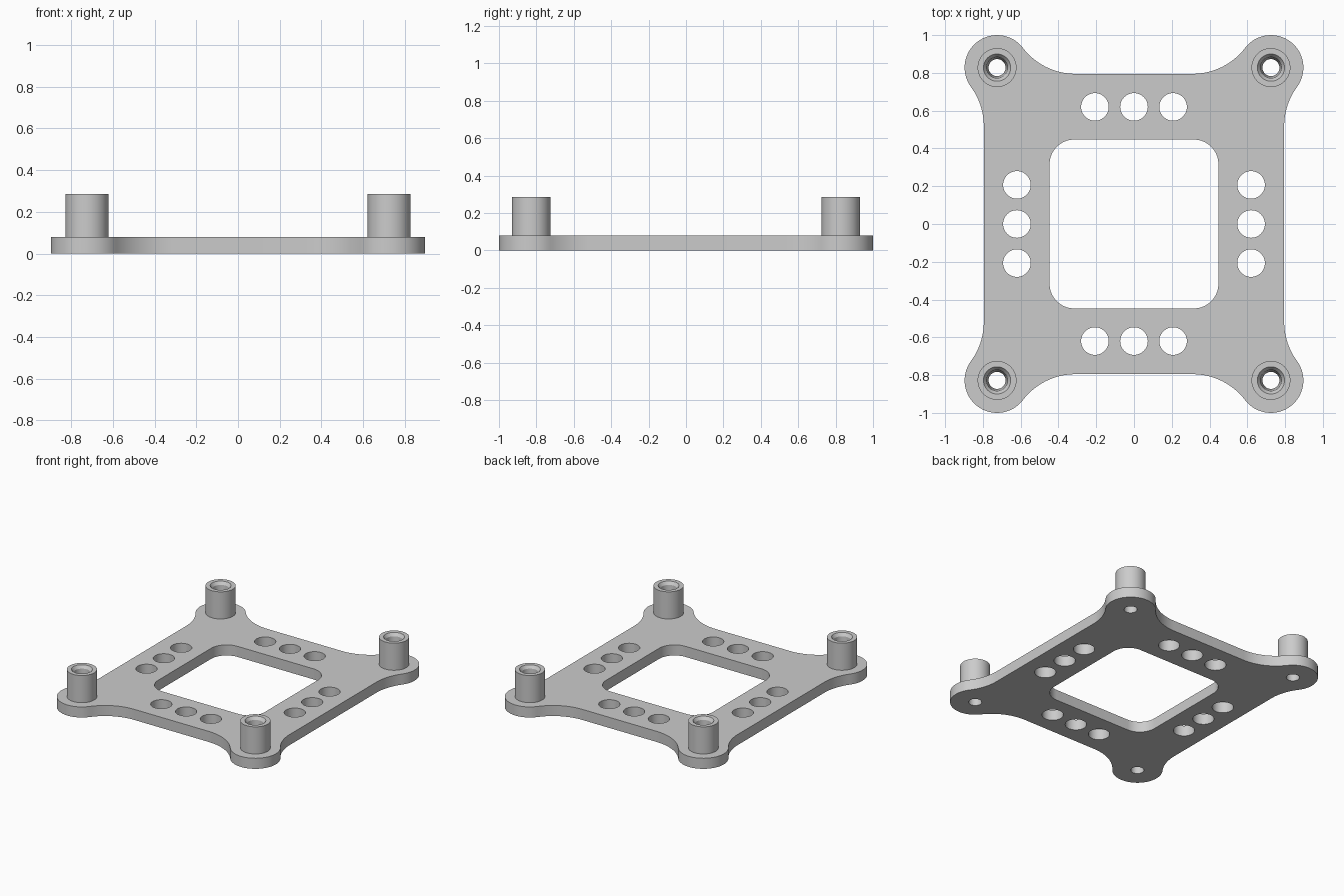
import bpy, bmesh
from math import sin, cos, pi, radians, atan2, sqrt

if "Cube" in bpy.data.objects:
    bpy.data.objects.remove(bpy.data.objects["Cube"])

PLATE_T, BOSS_TOP = 0.08, 0.285
EDGE = 0.795                      # straight plate sides
CX, CY, CR = 0.725, 0.828, 0.172  # corner lobes
FR = 0.35                         # concave blend radius
BORE = 0.045
SIGNS = [(1, 1), (-1, 1), (-1, -1), (1, -1)]


def arc(cx, cy, r, a0, a1, n):
    return [(cx + r * cos(a0 + (a1 - a0) * i / n),
             cy + r * sin(a0 + (a1 - a0) * i / n)) for i in range(n + 1)]


def circle(cx, cy, r, n=48):
    return arc(cx, cy, r, 0, 2 * pi, n)[:-1]


def four_way(q):
    """Mirror a first-quadrant path into a closed counter-clockwise loop."""
    out = []
    for sx, sy in SIGNS:
        out += [(x * sx, y * sy) for x, y in (q if sx * sy > 0 else q[::-1])]
    return out


def finish(obj):
    bpy.ops.object.select_all(action='DESELECT')
    obj.select_set(True)
    bpy.context.view_layer.objects.active = obj
    bm = bmesh.new()
    bm.from_mesh(obj.data)
    bmesh.ops.remove_doubles(bm, verts=bm.verts, dist=1e-5)
    bmesh.ops.recalc_face_normals(bm, faces=bm.faces)
    bm.to_mesh(obj.data)
    bm.free()
    bpy.ops.object.shade_smooth_by_angle(angle=radians(25))


# Plate outline: side blend, round lobe, end blend
sy = CY - sqrt((FR + CR) ** 2 - (EDGE + FR - CX) ** 2)
tx = CX - sqrt((FR + CR) ** 2 - (EDGE + FR - CY) ** 2)
side_c, top_c = (EDGE + FR, sy), (tx, EDGE + FR)
a_side = atan2(sy - CY, EDGE + FR - CX)
a_top = atan2(EDGE + FR - CY, tx - CX)
quad = (arc(*side_c, FR, pi, a_side + pi, 12)
        + arc(CX, CY, CR, a_side, a_top, 32)[1:]
        + arc(*top_c, FR, a_top - pi, -pi / 2, 16)[1:])
loops = [four_way(quad)]

# Central window, vent holes and screw bores
loops.append(four_way(arc(0.317, 0.317, 0.13, 0, pi / 2, 12)))
for s in (-0.62, 0.62):
    for t in (-0.207, 0, 0.207):
        loops += [circle(s, t, 0.073), circle(t, s, 0.073)]
loops += [circle(CX * sx, CY * sy_, BORE) for sx, sy_ in SIGNS]

# Mounting plate: filled, extruded 2D curve turned into a mesh
cu = bpy.data.curves.new("mounting_plate", 'CURVE')
cu.dimensions = '2D'
cu.fill_mode = 'BOTH'
cu.extrude = PLATE_T / 2
for loop in loops:
    sp = cu.splines.new('POLY')
    sp.points.add(len(loop) - 1)
    for p, (x, y) in zip(sp.points, loop):
        p.co = (x, y, PLATE_T / 2, 1)
    sp.use_cyclic_u = True
plate = bpy.data.objects.new("mounting_plate", cu)
bpy.context.collection.objects.link(plate)
plate.location.z = PLATE_T / 2
for sp in cu.splines:
    for p in sp.points:
        p.co.z = 0
bpy.context.view_layer.objects.active = plate
plate.select_set(True)
bpy.ops.object.convert(target='MESH')
finish(bpy.context.view_layer.objects.active)

# Standoffs: lathed tubes with a countersunk mouth
profile = [(0.103, PLATE_T), (0.103, BOSS_TOP), (0.072, BOSS_TOP),
           (0.056, BOSS_TOP - 0.022), (BORE, PLATE_T)]
N = 48
for i, (sx, sy_) in enumerate(SIGNS):
    bm = bmesh.new()
    rings = [[bm.verts.new((x, y, z)) for x, y in circle(0, 0, r, N)]
             for r, z in profile]
    for a, b in zip(rings, rings[1:] + rings[:1]):
        for k in range(N):
            m = (k + 1) % N
            bm.faces.new((a[k], a[m], b[m], b[k]))
    me = bpy.data.meshes.new(f"standoff_{i + 1}")
    bm.to_mesh(me)
    bm.free()
    ob = bpy.data.objects.new(f"standoff_{i + 1}", me)
    bpy.context.collection.objects.link(ob)
    ob.location = (CX * sx, CY * sy_, 0)
    finish(ob)
